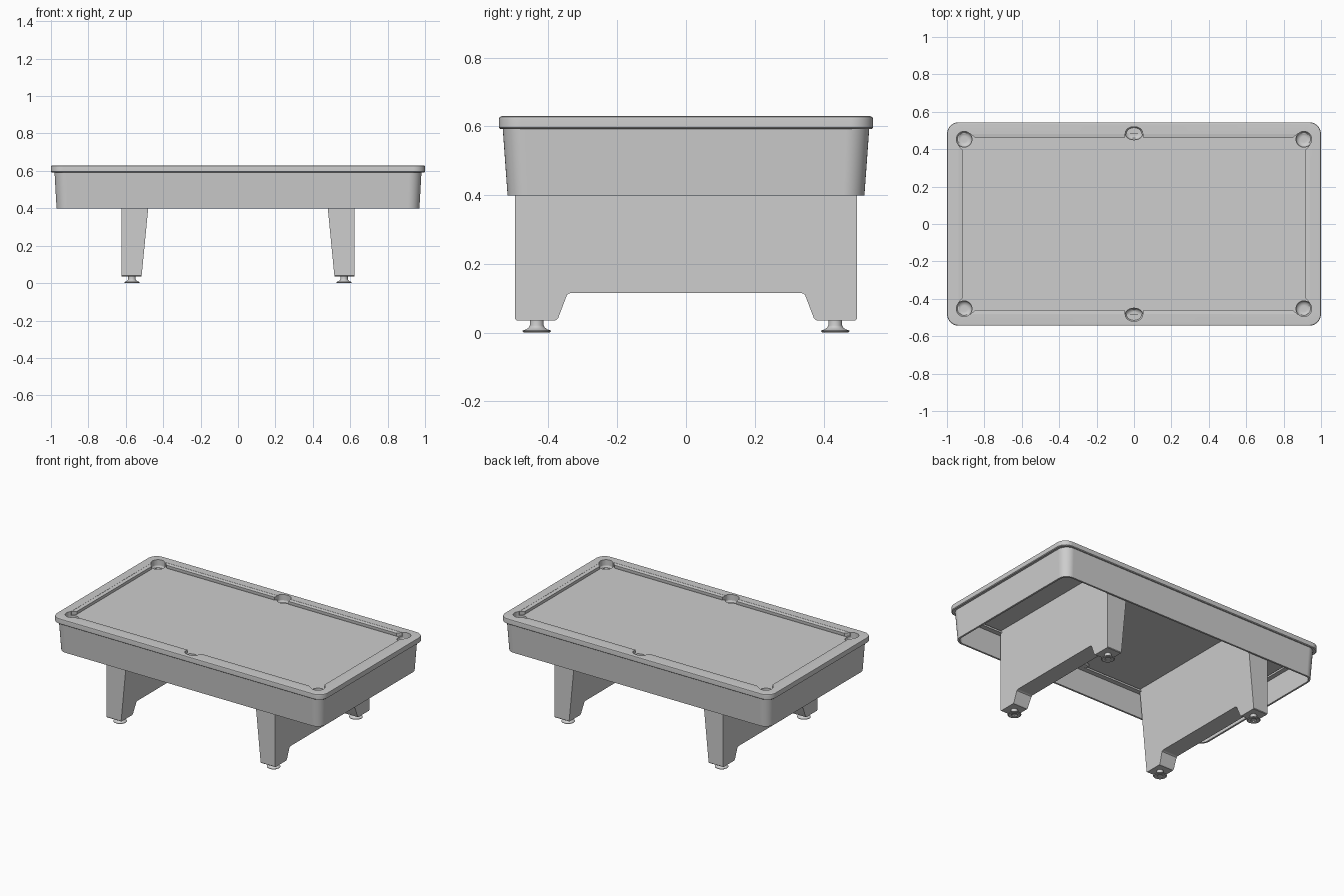
import bpy
import bmesh
from math import sin, cos, pi, radians

cube = bpy.data.objects.get("Cube")
if cube:
    bpy.data.objects.remove(cube, do_unlink=True)

GREY = (0.61, 0.61, 0.61, 1)
grey = bpy.data.materials.new("plain_grey")
grey.use_nodes = True
grey.diffuse_color = GREY
grey.node_tree.nodes["Principled BSDF"].inputs["Base Color"].default_value = GREY


def loft(name, loops, closed=False):
    """Bridge loops of equal length; closed joins the last loop to the first, else cap both."""
    bm = bmesh.new()
    rows = [[bm.verts.new(p) for p in loop] for loop in loops]
    n = len(rows[0])
    for k in range(len(rows) - (0 if closed else 1)):
        a, b = rows[k], rows[(k + 1) % len(rows)]
        for i in range(n):
            j = (i + 1) % n
            bm.faces.new((a[i], a[j], b[j], b[i]))
    if not closed:
        bm.faces.new(rows[0])
        bm.faces.new(rows[-1])
    bmesh.ops.recalc_face_normals(bm, faces=bm.faces)
    mesh = bpy.data.meshes.new(name)
    bm.to_mesh(mesh)
    bm.free()
    mesh.materials.append(grey)
    obj = bpy.data.objects.new(name, mesh)
    bpy.context.collection.objects.link(obj)
    return obj


def rounded_rect(hx, hy, r, z, steps=10):
    pts = []
    for q, (sx, sy) in enumerate([(1, 1), (-1, 1), (-1, -1), (1, -1)]):
        for i in range(steps + 1):
            a = (q + i / steps) * pi / 2
            pts.append((sx * (hx - r) + r * cos(a), sy * (hy - r) + r * sin(a), z))
    return pts


def ellipse(cx, cy, rx, ry, z, n=32):
    return [(cx + rx * cos(2 * pi * i / n), cy + ry * sin(2 * pi * i / n), z) for i in range(n)]


# Playing surface, top rail, tapered skirt and the frame below
bed = loft("bed", [rounded_rect(0.969, 0.523, 0.06, z) for z in (0.586, 0.605)])
rail = loft("top_rail", [rounded_rect(*s) for s in [
    (0.937, 0.482, 0.02, 0.592), (0.995, 0.539, 0.059, 0.592), (1.0, 0.544, 0.064, 0.596),
    (1.0, 0.544, 0.064, 0.622), (0.998, 0.542, 0.062, 0.627), (0.992, 0.536, 0.056, 0.63),
    (0.937, 0.482, 0.02, 0.63)]], closed=True)
loft("skirt", [rounded_rect(*s) for s in [
    (0.97, 0.519, 0.06, 0.399), (0.981, 0.533, 0.066, 0.594),
    (0.969, 0.522, 0.056, 0.594), (0.958, 0.507, 0.05, 0.399)]], closed=True)
loft("under_frame", [rounded_rect(*s) for s in [
    (0.966, 0.518, 0.05, 0.568), (0.966, 0.518, 0.05, 0.58),
    (0.935, 0.485, 0.02, 0.58), (0.935, 0.485, 0.02, 0.568)]], closed=True)

# Six pockets: holes through bed and rail, with thin bowls hung beneath
pockets = [(sx * 0.908, sy * 0.453, 0.042, 0.042) for sx in (-1, 1) for sy in (-1, 1)]
pockets += [(0, sy * 0.485, 0.047, 0.035) for sy in (-1, 1)]
for x, y, rx, ry in pockets:
    cutter = loft("pocket_cutter", [ellipse(x, y, rx, ry, z) for z in (0.55, 0.7)])
    cutter.hide_render = True
    for target in (bed, rail):
        mod = target.modifiers.new("pocket", 'BOOLEAN')
        mod.operation = 'DIFFERENCE'
        mod.solver = 'EXACT'
        mod.object = cutter
        bpy.context.view_layer.objects.active = target
        bpy.ops.object.modifier_apply(modifier=mod.name)
    bpy.data.objects.remove(cutter, do_unlink=True)
    loft("pocket_bowl", [ellipse(x, y, rx * k, ry * k, z) for k, z in [
        (0.4, 0.571), (0.75, 0.575), (0.94, 0.584), (1, 0.592),
        (1.03, 0.592), (1.03, 0.582), (0.8, 0.571), (0.4, 0.568)]])


# Cushions with ends angled toward the pockets
def cushion(name, place, back, nose):
    section = [(0, 0.629), (0.023, 0.626), (0.023, 0.614), (0.02, 0.603), (0, 0.603)]
    ends = []
    for e in (0, 1):
        ends.append([place(back[e] + (nose[e] - back[e]) * d / 0.023, d, z) for d, z in section])
    loft(name, ends)


for s in (-1, 1):
    cushion("end_cushion", lambda t, d, z: (s * (0.937 - d), t, z), (-0.42, 0.42), (-0.392, 0.392))
    for m in (-1, 1):
        cushion("side_cushion", lambda t, d, z: (m * t, s * (0.482 - d), z),
                (0.047, 0.873), (0.052, 0.848))

# Panel legs with a notched foot edge and a tapered inner face
half_outline = [(0.332, 0.116), (0.34, 0.114), (0.346, 0.11), (0.372, 0.042), (0.379, 0.036),
                (0.493, 0.036), (0.497, 0.04), (0.497, 0.59)]
outline = half_outline + [(-y, z) for y, z in reversed(half_outline)]
for s in (-1, 1):
    loft("leg_panel", [[(s * 0.622, y, z) for y, z in outline],
                       [(s * (0.519 - 0.0972 * z), y, z) for y, z in outline]])
    # Levelling feet
    for y in (-0.434, 0.434):
        loft("levelling_foot", [ellipse(s * 0.567, y, r, r, z) for r, z in [
            (0.016, 0.008), (0.018, 0.002), (0.036, 0), (0.041, 0.003), (0.041, 0.006),
            (0.03, 0.01), (0.023, 0.015), (0.02, 0.021), (0.02, 0.04)]])

# Smooth the curved corners while the panels stay flat
for obj in [o for o in bpy.context.scene.objects if o.type == 'MESH']:
    bpy.ops.object.select_all(action='DESELECT')
    obj.select_set(True)
    bpy.context.view_layer.objects.active = obj
    bpy.ops.object.shade_smooth_by_angle(angle=radians(35))
    weighted = obj.modifiers.new("flat_panels", 'WEIGHTED_NORMAL')
    weighted.keep_sharp = True
